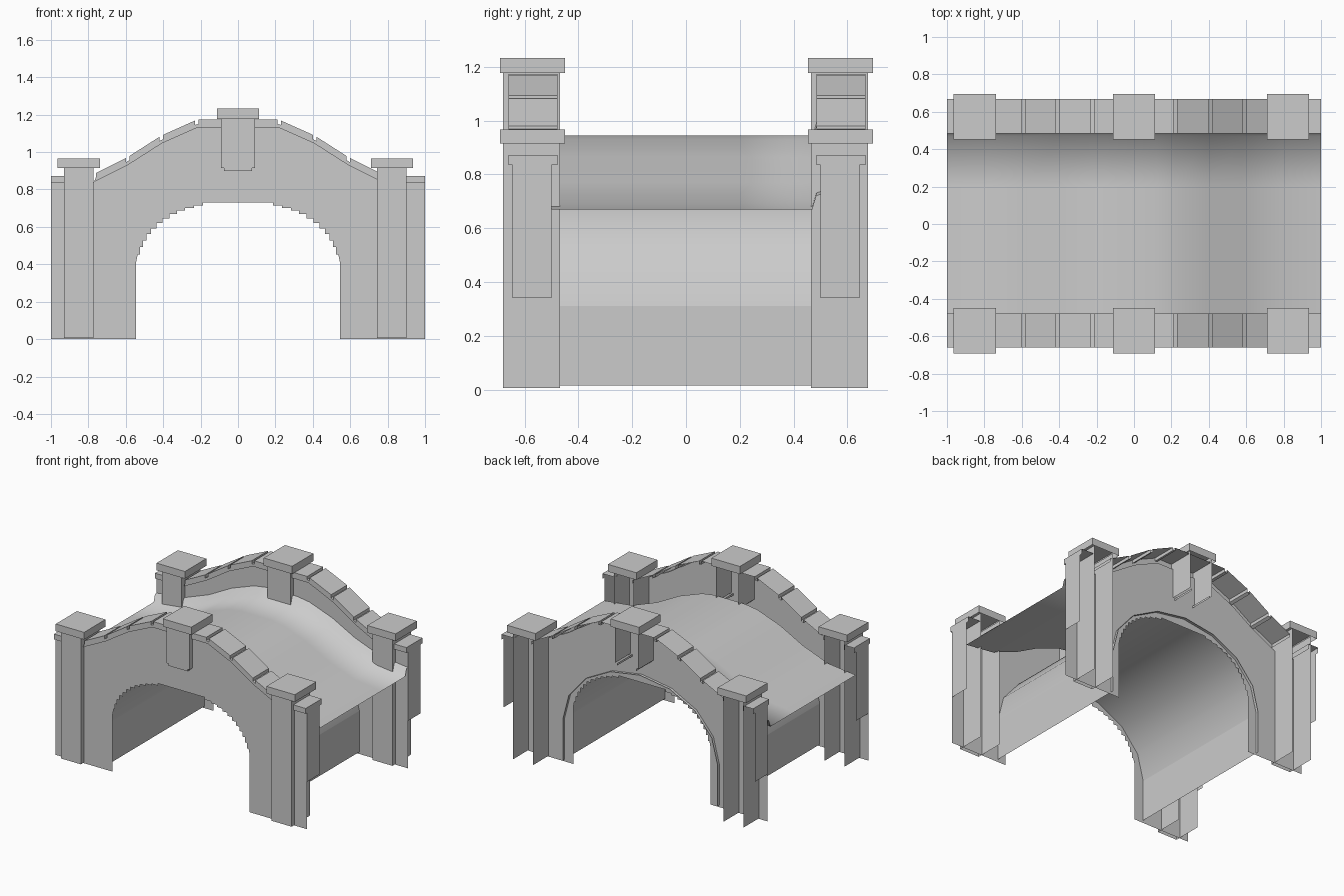
import bpy
import math

if "Cube" in bpy.data.objects:
    bpy.data.objects.remove(bpy.data.objects["Cube"], do_unlink=True)

stone = bpy.data.materials.new("stone grey")
stone.use_nodes = True
stone.diffuse_color = (0.6, 0.6, 0.6, 1)
stone.node_tree.nodes["Principled BSDF"].inputs["Base Color"].default_value = (0.6, 0.6, 0.6, 1)


def add(name, verts, faces, smooth=False):
    mesh = bpy.data.meshes.new(name)
    mesh.from_pydata(verts, [], faces)
    mesh.materials.append(stone)
    obj = bpy.data.objects.new(name, mesh)
    bpy.context.collection.objects.link(obj)
    for p in mesh.polygons:
        p.use_smooth = smooth


def sweep(name, profile, section, smooth=False):
    """Open sheet: an x-z profile repeated along y; section holds (y, lift) pairs."""
    n = len(profile)
    verts = [(x, y, z + lift) for y, lift in section for x, z in profile]
    faces = [(r * n + i, r * n + i + 1, r * n + n + i + 1, r * n + n + i)
             for r in range(len(section) - 1) for i in range(n - 1)]
    add(name, verts, faces, smooth)


def plate(name, outline, y):
    """Flat sheet facing the front, outline given anticlockwise."""
    add(name, [(x, y, z) for x, z in outline], [tuple(range(len(outline)))])


def channel(name, x, half, y0, y1, z0, z1):
    """Pier shell with a front and two sides, open behind."""
    plan = [(x - half, y1), (x - half, y0), (x + half, y0), (x + half, y1)]
    verts = [(px, py, z) for z in (z0, z1) for px, py in plan]
    add(name, verts, [(i, i + 1, i + 5, i + 4) for i in range(3)])


def cap(name, x, half, y0, y1, z0, z1):
    """Capstone: a box without a bottom."""
    verts = [(px, py, z) for z in (z0, z1)
             for px, py in ((x - half, y0), (x + half, y0), (x + half, y1), (x - half, y1))]
    add(name, verts, [(0, 1, 5, 4), (1, 2, 6, 5), (2, 3, 7, 6), (3, 0, 4, 7), (4, 5, 6, 7)])


def coping(name, base, top, y0, y1, wall_y):
    """Coping shell: front face, top sheet and a lip back to the wall."""
    plate(name + "_front", base + top[::-1], y0)
    sweep(name + "_top", top, [(y0, 0), (y1, 0)])
    sweep(name + "_lip", base[::-1], [(y0, 0), (wall_y, 0)])


def arch(steps, width, rise, power):
    """Arch curve from the left springing (+x) to the right one."""
    pts = []
    for i in range(steps + 1):
        a = math.pi * i / steps
        c, s = math.cos(a), math.sin(a)
        pts.append((math.copysign(width * abs(c) ** (2 / power), c),
                    0.31 + rise * max(s, 0) ** (2 / power)))
    return pts


def mirrored(half):
    return [(-x, z) for x, z in reversed(half)] + half


# Parapet line shared by the walls and the coping
slope = mirrored([(0.22, 1.13), (0.41, 1.045), (0.59, 0.93), (0.77, 0.84)])
line = [(-1, 0.835)] + slope + [(1, 0.835)]

# Top of the coping: separate stones with notches between them
stones = []
for a, b in zip(slope, slope[1:]):
    gap = 0.01 / (b[0] - a[0])
    for t, lift in ((gap, 0.02), (gap, 0.043), (1 - gap, 0.043), (1 - gap, 0.02)):
        stones.append((a[0] + (b[0] - a[0]) * t, a[1] + (b[1] - a[1]) * t + lift))

# Wall outline with a stepped opening
curve = [p for p in arch(32, 0.545, 0.42, 2.3) if p[0] > 0.14 and p[1] > 0.38]
stairs = [(0.545, 0), (0.545, curve[0][1])]
for a, b in zip(curve, curve[1:]):
    stairs += [(a[0], b[1]), (b[0], b[1])]
stairs.append((curve[-1][0], 0.73))
opening = stairs + [(-x, z) for x, z in reversed(stairs)]
outline = [(-1, 0)] + line + [(1, 0)] + opening
outline.reverse()

# Two equal side units, both facing the front and open behind
for side, dy in (("front", 0), ("back", 1.145)):
    wall_y = -0.645 + dy
    plate(side + "_wall", outline, wall_y)

    c0, c1 = -0.66 + dy, -0.478 + dy
    coping(side + "_coping", slope, stones, c0, c1, wall_y)

    # End piers, end coping blocks and end fins
    p0, p1 = -0.68 + dy, -0.468 + dy
    k0, k1 = -0.692 + dy, -0.45 + dy
    for end, x, x0, x1, edge in (("right", -0.852, -1, -0.92, -1), ("left", 0.823, 0.9, 1, 1)):
        channel(f"{side}_{end}_pier", x, 0.079, p0, p1, 0.005, 0.93)
        cap(f"{side}_{end}_pier_cap", x, 0.113, k0, k1, 0.915, 0.967)
        coping(f"{side}_{end}_coping_end", [(x0, 0.835), (x1, 0.835)],
               [(x0, 0.835), (x0, 0.873), (x1, 0.873), (x1, 0.835)], c0, c1, wall_y)
        add(f"{side}_{end}_end_fin",
            [(edge, wall_y, 0.34), (edge, -0.5 + dy, 0.34),
             (edge, -0.5 + dy, 0.835), (edge, wall_y, 0.835)], [(0, 1, 2, 3)])

    # Middle pier with a narrower foot
    channel(side + "_middle_pier", 0, 0.091, p0, p1, 0.915, 1.19)
    channel(side + "_middle_pier_foot", 0, 0.075, p0, p1, 0.9, 0.915)
    cap(side + "_middle_pier_cap", 0, 0.113, k0, k1, 1.177, 1.232)

# Vault under the bridge, on upright sides
span = [(-0.64, 0), (0.52, 0)]
vault = arch(8, 0.615, 0.48, 2)
sweep("vault", vault, span, True)
for name, x in (("left", 0.615), ("right", -0.615)):
    sweep(f"vault_{name}_side", [(x, 0.015), (x, 0.31)], span)

# Humped roadway, turned up along its back edge
half_deck = [(0.12, 0.945), (0.22, 0.93), (0.4, 0.865), (0.58, 0.77), (0.78, 0.695), (1, 0.67)]
deck = mirrored(half_deck)
sweep("roadway", deck, [(-0.5, 0), (0.2, 0), (0.47, 0), (0.485, 0.05), (0.5, 0.055)], True)
